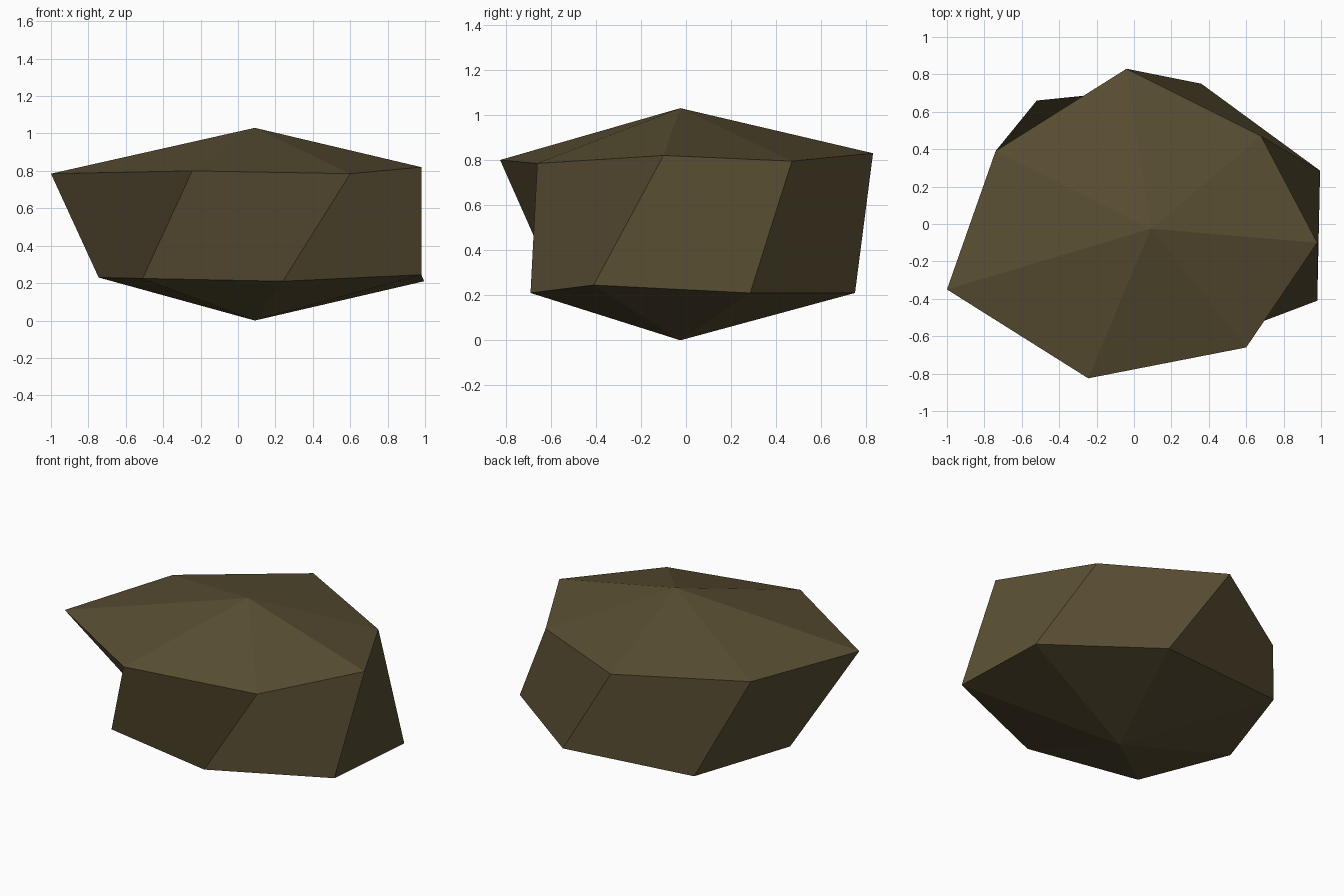
import bpy
import bmesh

if "Cube" in bpy.data.objects:
    bpy.data.objects.remove(bpy.data.objects["Cube"])

# Twisted heptagonal rock: two rings of seven corners plus a tip above and below
UPPER = [(-0.04, 0.83, 0.83), (-0.74, 0.39, 0.80), (-1.0, -0.35, 0.785),
         (-0.245, -0.825, 0.80), (0.60, -0.66, 0.785), (0.98, -0.10, 0.82),
         (0.68, 0.47, 0.795)]
LOWER = [(0.36, 0.75, 0.21), (-0.52, 0.66, 0.23), (-0.745, -0.005, 0.23),
         (-0.51, -0.57, 0.225), (0.24, -0.69, 0.21), (0.98, -0.41, 0.245),
         (0.995, 0.285, 0.21)]

bm = bmesh.new()
up = [bm.verts.new(p) for p in UPPER]
low = [bm.verts.new(p) for p in LOWER]
top_tip = bm.verts.new((0.09, -0.025, 1.03))
bottom_tip = bm.verts.new((0.09, -0.025, 0.0))

# Crown, slanted side and underside facets
n = len(up)
for i in range(n):
    j = (i + 1) % n
    bm.faces.new((up[i], up[j], top_tip))
    bm.faces.new((low[i], low[j], up[j], up[i]))
    bm.faces.new((low[j], low[i], bottom_tip))
bmesh.ops.recalc_face_normals(bm, faces=bm.faces)

mesh = bpy.data.meshes.new("rock")
bm.to_mesh(mesh)
bm.free()

# Single dark olive brown stone colour
stone = bpy.data.materials.new("olive_brown_stone")
stone.diffuse_color = (0.100, 0.077, 0.033, 1.0)
stone.use_nodes = True
stone.node_tree.nodes["Principled BSDF"].inputs["Base Color"].default_value = stone.diffuse_color
mesh.materials.append(stone)

rock = bpy.data.objects.new("rock", mesh)
bpy.context.collection.objects.link(rock)
